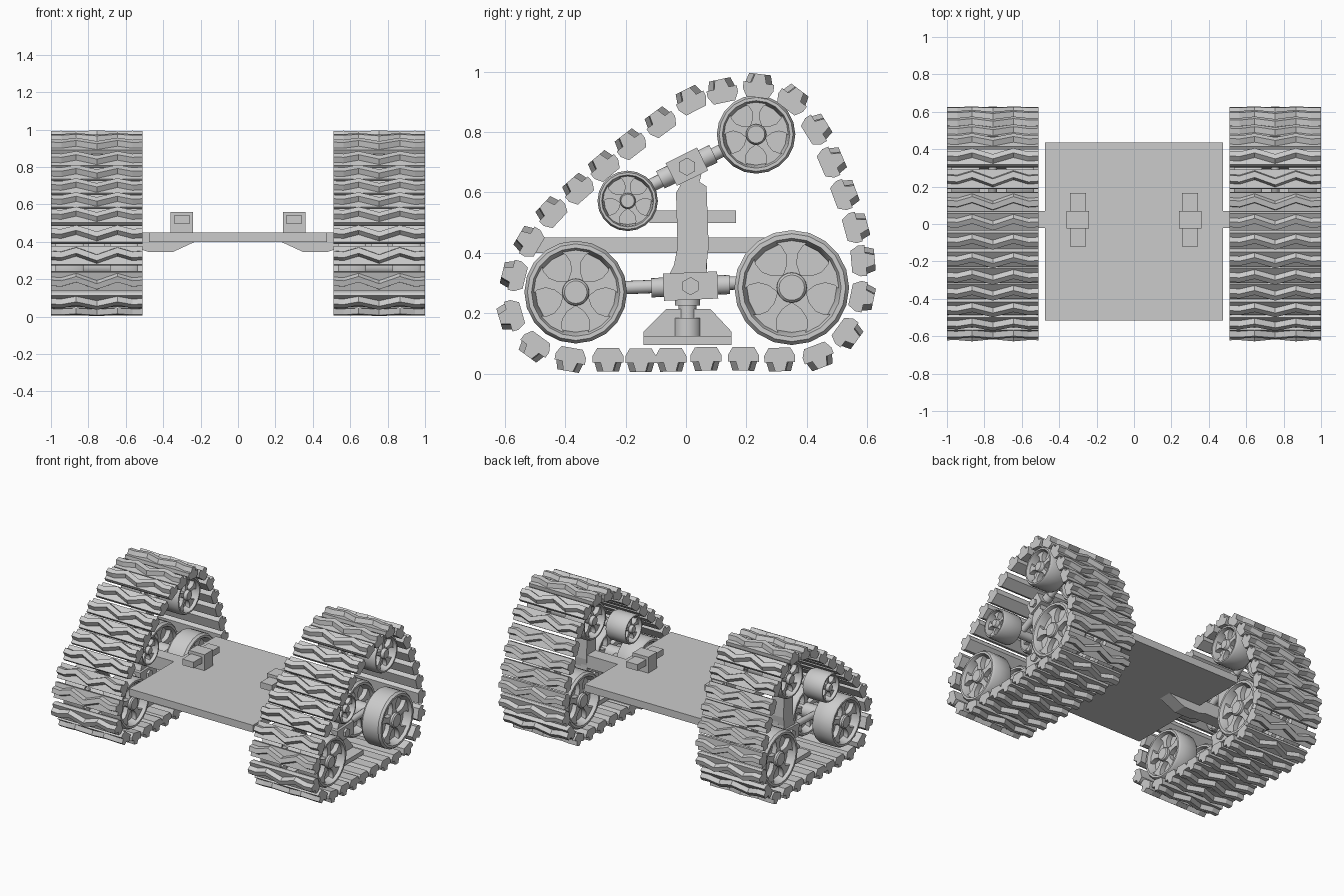
import bpy, bmesh
from math import sin, cos, pi, radians
from mathutils import Vector, Matrix

if "Cube" in bpy.data.objects:
    bpy.data.objects.remove(bpy.data.objects["Cube"])


def finish(bm, name, smooth=False):
    bmesh.ops.remove_doubles(bm, verts=bm.verts, dist=1e-5)
    bmesh.ops.recalc_face_normals(bm, faces=bm.faces)
    mesh = bpy.data.meshes.new(name)
    bm.to_mesh(mesh)
    bm.free()
    ob = bpy.data.objects.new(name, mesh)
    bpy.context.collection.objects.link(ob)
    if smooth:
        bpy.ops.object.select_all(action='DESELECT')
        ob.select_set(True)
        bpy.context.view_layer.objects.active = ob
        bpy.ops.object.shade_smooth_by_angle(angle=radians(35))
    return ob


def loft(bm, rings):
    """Skin a list of closed rings and cap both ends."""
    vs = [[bm.verts.new(p) for p in r] for r in rings]
    n = len(vs[0])
    for a, b in zip(vs, vs[1:]):
        for i in range(n):
            bm.faces.new((a[i], a[(i + 1) % n], b[(i + 1) % n], b[i]))
    bm.faces.new(vs[0])
    bm.faces.new(vs[-1][::-1])


def prism_x(bm, pts, lo, hi):
    loft(bm, [[(x, y, z) for y, z in pts] for x in (lo, hi)])


def prism_y(bm, pts, lo, hi):
    loft(bm, [[(x, y, z) for x, z in pts] for y in (lo, hi)])


def box(bm, x, y, z):
    prism_x(bm, [(y[0], z[0]), (y[1], z[0]), (y[1], z[1]), (y[0], z[1])], *x)


def rod(bm, p, q, r, n=16):
    p, q = Vector(p), Vector(q)
    d = q - p
    m = Matrix.Translation((p + q) / 2) @ d.to_track_quat('Z', 'Y').to_matrix().to_4x4()
    bmesh.ops.create_cone(bm, cap_ends=True, segments=n, radius1=r, radius2=r,
                          depth=d.length, matrix=m)


# Right-view positions (y, z): wheels with radius, and the shoes along the track loop
WHEELS = {"rear_low": (0.35, 0.285, 0.19), "front_low": (-0.365, 0.27, 0.17),
          "tension": (-0.193, 0.572, 0.10), "top": (0.232, 0.792, 0.13)}
LOOP = [(-.50, .092), (-.383, .05), (-.258, .049), (-.15, .048), (-.05, .049),
        (.066, .052), (.19, .052), (.31, .05), (.437, .06), (.532, .135), (.58, .255),
        (.583, .374), (.56, .484), (.523, .593), (.48, .70), (.43, .808), (.352, .905),
        (.24, .95), (.12, .933), (.017, .903), (-.083, .83), (-.182, .757),
        (-.27, .685), (-.355, .61), (-.443, .533), (-.517, .437), (-.567, .325),
        (-.577, .192)]
SHOE = [(-.036, -.036), (.036, -.036), (.051, -.01), (.051, .012), (-.051, .012), (-.051, -.01)]
ZIGZAG = [(-.245, 0), (-.19, .004), (-.11, -.02), (0, .02), (.11, -.02), (.19, .004), (.245, 0)]


def track(name, cx):
    bm = bmesh.new()
    n = len(LOOP)
    for i, c in enumerate(LOOP):
        c = Vector(c)
        t = (Vector(LOOP[(i + 1) % n]) - Vector(LOOP[i - 1])).normalized()
        o = Vector((t.y, -t.x))

        def at(x, u, v):
            p = c + t * u + o * v
            return (cx + x, p.x, p.y)
        # shoe body and its raised zigzag tread bar
        loft(bm, [[at(x, u, v) for u, v in SHOE] for x in (-.245, .245)])
        loft(bm, [[at(x, z - .026, .008), at(x, z + .026, .008),
                   at(x, z + .016, .042), at(x, z - .016, .042)] for x, z in ZIGZAG])
    finish(bm, name)


def wheel(name, cx, cy, cz, R, w=0.15):
    bm = bmesh.new()
    h = w / 2
    # lathed rim, web and hub
    half = [(h, 0), (h, .22 * R), (h - .008, .26 * R), (.02, .27 * R), (.02, .78 * R),
            (h - .012, .83 * R), (h, .86 * R), (h, .94 * R), (h - .015, R)]
    prof = half + [(-x, r) for x, r in reversed(half)]
    vs = [bm.verts.new((x, r, 0)) for x, r in prof]
    es = [bm.edges.new(p) for p in zip(vs, vs[1:])]
    bmesh.ops.spin(bm, geom=vs + es, axis=(1, 0, 0), cent=(0, 0, 0), angle=2 * pi, steps=20)
    # five flared spokes
    for k in range(5):
        a = pi / 2 + k * 2 * pi / 5
        side = [(.22, .15), (.4, .09), (.58, .10), (.72, .19), (.82, .34)]
        out = [(r, -s) for r, s in side] + [(r, s) for r, s in reversed(side)]
        prism_x(bm, [(R * (r * cos(a) - s * sin(a)), R * (r * sin(a) + s * cos(a)))
                     for r, s in out], -h + .022, h - .022)
    bmesh.ops.translate(bm, verts=bm.verts, vec=(cx, cy, cz))
    finish(bm, name, True)


def rocker(name, cx, p, q, c, half_len, half_h):
    """Arm between two axles with a pivot block, sleeves and hex bolts."""
    bm = bmesh.new()
    P, Q, C = (Vector((cx, *v)) for v in (p, q, c))
    d = (Q - P).normalized()
    up = Vector((0, -d.z, d.y))
    rod(bm, P, Q, .022)
    rod(bm, C - d * (half_len + .04), C + d * (half_len + .04), .032)
    corners = [C + d * a * half_len + up * b * half_h
               for a, b in ((-1, -1), (1, -1), (1, 1), (-1, 1))]
    prism_x(bm, [(v.y, v.z) for v in corners], cx - .06, cx + .06)
    rod(bm, C - Vector((.075, 0, 0)), C + Vector((.075, 0, 0)), .03, 6)
    finish(bm, name, True)


# Deck plate
bm = bmesh.new()
box(bm, (-.475, .475), (-.515, .435), (.40, .45))
finish(bm, "deck_plate")

for s, side in ((1, "right"), (-1, "left")):
    cx = s * .755
    track(side + "_track", cx)

    # Paired wheels on shared axles
    for label, (y, z, r) in WHEELS.items():
        for off, tag in ((-.145, "a"), (.145, "b")):
            wheel(f"{side}_{label}_wheel_{tag}", cx + off, y, z, r)
        bm = bmesh.new()
        rod(bm, (cx - .13, y, z), (cx + .13, y, z), .3 * r)
        finish(bm, f"{side}_{label}_axle", True)

    # Rocker arms
    rocker(side + "_lower_rocker", cx, (-.365, .278), (.35, .308), (.015, .29), .09, .045)
    rocker(side + "_upper_rocker", cx, (-.193, .585), (.232, .795), (.003, .685), .058, .042)

    # Upright post between the rockers
    bm = bmesh.new()
    prism_x(bm, [(-.06, .32), (.07, .32), (.068, .36), (.075, .42), (.068, .62), (.045, .635),
                 (.06, .70), (-.03, .69), (-.02, .62), (-.033, .60), (-.028, .42), (-.04, .36)],
            cx - .045, cx + .045)
    finish(bm, side + "_post")

    # Foot bracket and damper below the lower pivot
    bm = bmesh.new()
    box(bm, (cx - .10, cx + .10), (-.14, .15), (.095, .125))
    prism_x(bm, [(-.14, .12), (.15, .12), (.15, .14), (.08, .215), (-.065, .215), (-.14, .14)],
            cx - .02, cx + .02)
    finish(bm, side + "_foot_bracket")
    bm = bmesh.new()
    for lo, hi, r in ((.12, .185, .046), (.18, .23, .03), (.225, .25, .042)):
        rod(bm, (cx, .005, lo), (cx, .005, hi), r)
    finish(bm, side + "_damper", True)

    # Tapered support carrying the track unit
    bm = bmesh.new()
    prism_y(bm, [(s * x, z) for x, z in ((.22, .405), (.35, .345), (.475, .345), (.52, .36),
                                        (.755, .36), (.755, .449), (.46, .449), (.46, .405))],
            -.022, .07)
    finish(bm, side + "_support_arm")

    # Clamp block with its through bar on the deck
    bm = bmesh.new()
    box(bm, (s * .3 - .06, s * .3 + .06), (-.025, .07), (.45, .56))
    box(bm, (s * .3 - .043, s * .3 + .043), (-.12, .165), (.498, .54))
    finish(bm, side + "_deck_clamp")
